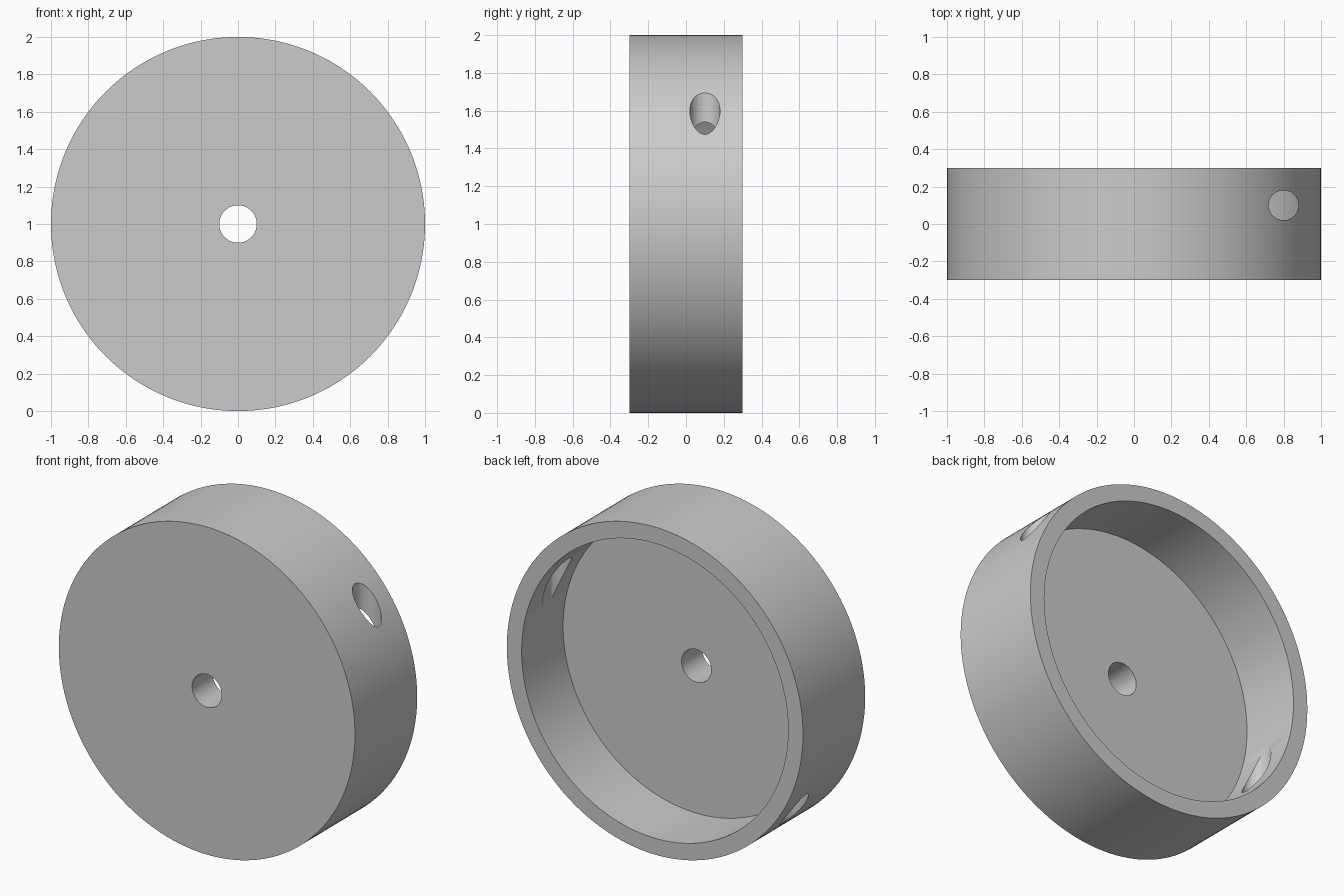
import bpy
import bmesh
import math
from mathutils import Matrix, Vector

default_cube = bpy.data.objects.get("Cube")
if default_cube:
    bpy.data.objects.remove(default_cube, do_unlink=True)

OUTER, INNER, BORE = 1.0, 0.9, 0.1
FRONT, FLOOR, BACK = -0.3, -0.1, 0.3
SEGMENTS = 160

# Plain grey material
grey = bpy.data.materials.new("plain_grey")
grey.use_nodes = True
colour = (0.6, 0.6, 0.6, 1)
grey.diffuse_color = colour
grey.node_tree.nodes["Principled BSDF"].inputs["Base Color"].default_value = colour


def add_object(name, bm):
    bmesh.ops.recalc_face_normals(bm, faces=bm.faces)
    mesh = bpy.data.meshes.new(name)
    bm.to_mesh(mesh)
    bm.free()
    mesh.materials.append(grey)
    obj = bpy.data.objects.new(name, mesh)
    bpy.context.collection.objects.link(obj)
    return obj


# Shallow cup with a centre bore, turned around the y axis
profile = [(BORE, FRONT), (OUTER, FRONT), (OUTER, BACK),
           (INNER, BACK), (INNER, FLOOR), (BORE, FLOOR)]
centre = Vector((0, 0, 1))
bm = bmesh.new()
verts = [bm.verts.new((r, y, 1)) for r, y in profile]
edges = [bm.edges.new((v, verts[i - 1])) for i, v in enumerate(verts)]
bmesh.ops.spin(bm, geom=verts + edges, cent=centre, axis=(0, 1, 0),
               angle=2 * math.pi, steps=SEGMENTS, use_duplicate=False)
bmesh.ops.remove_doubles(bm, verts=bm.verts, dist=0.0001)
cup = add_object("cup", bm)

# Two upright drill holes through the wall, half a turn apart
for side, name in ((1, "upper_drill"), (-1, "lower_drill")):
    bm = bmesh.new()
    bmesh.ops.create_cone(bm, cap_ends=True, segments=64, radius1=0.08,
                          radius2=0.08, depth=1.2,
                          matrix=Matrix.Translation((0.8 * side, 0.1, 1 + 0.6 * side)))
    drill = add_object(name, bm)
    drill.hide_render = True
    cut = cup.modifiers.new(name, "BOOLEAN")
    cut.operation = "DIFFERENCE"
    cut.solver = "EXACT"
    cut.object = drill
    bpy.context.view_layer.objects.active = cup
    bpy.ops.object.modifier_apply(modifier=cut.name)
    bpy.data.objects.remove(drill, do_unlink=True)

# Smooth round walls with crisp rims
bpy.ops.object.select_all(action="DESELECT")
cup.select_set(True)
bpy.context.view_layer.objects.active = cup
bpy.ops.object.shade_smooth_by_angle(angle=math.radians(30))
